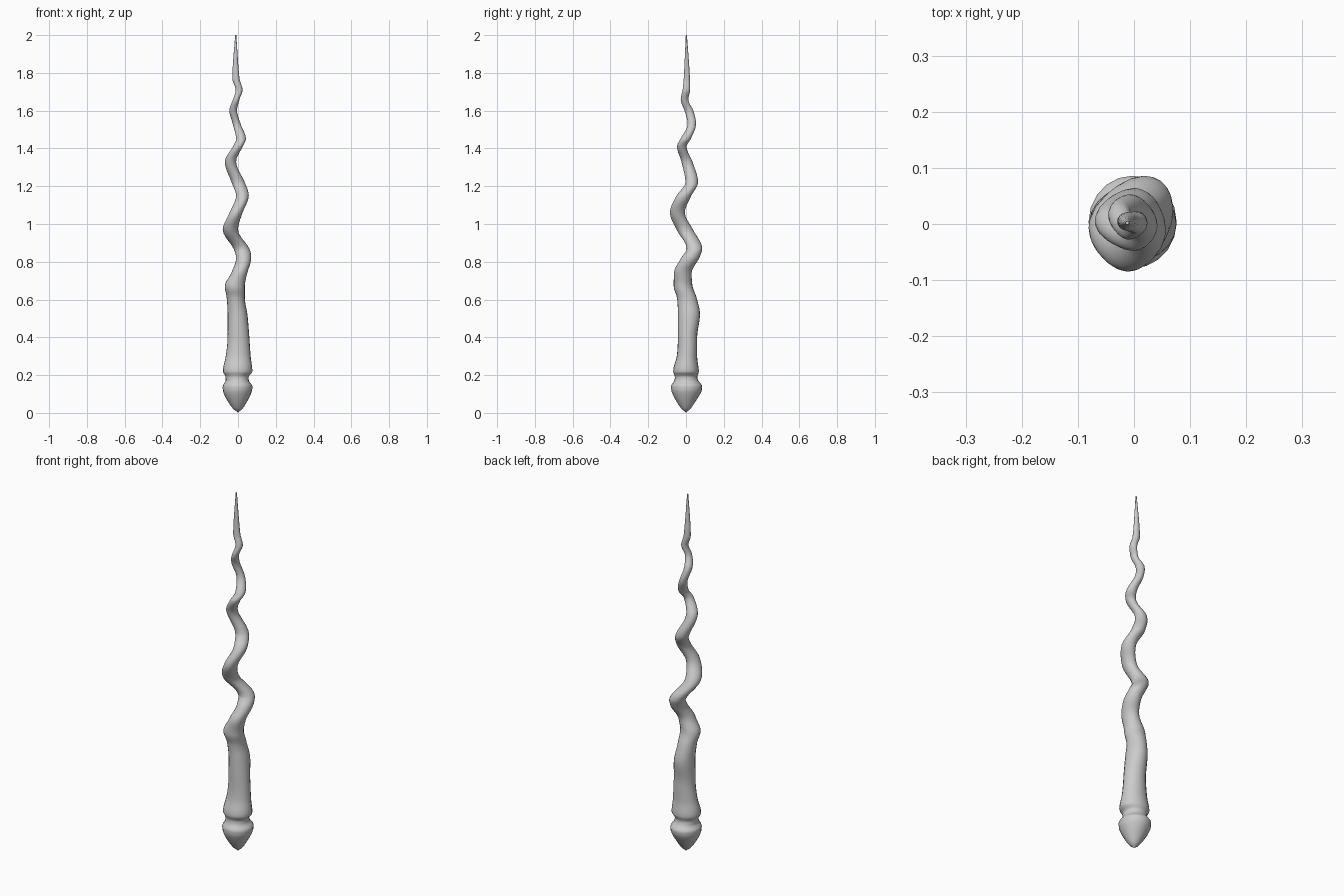
import bpy, bmesh, math

if "Cube" in bpy.data.objects:
    bpy.data.objects.remove(bpy.data.objects["Cube"])

SIDES, STEPS = 20, 5

# Half-hundredth readings: height, left x, right x, near y, far y (unit = 0.01)
POMMEL = [
    (0.6, -0.4, 0.4, -0.4, 0.4), (2, -2.4, 2.2, -2.2, 2.2),
    (6, -5.3, 4.8, -5.0, 5.0), (11, -7.8, 7.2, -7.5, 8.0),
    (14, -8.1, 7.6, -7.9, 8.6), (17, -6.6, 5.8, -6.3, 6.6),
    (19, -6.6, 5.6, -5.9, 6.0),
]
SHAFT = [
    (22, -8.0, 7.6, -6.8, 6.8), (30, -6.5, 6.7, -4.9, 5.9),
    (40, -5.5, 6.0, -4.3, 5.9), (52, -5.5, 5.0, -4.3, 7.4),
    (61, -6.0, 3.6, -4.8, 5.6), (67, -7.0, 3.6, -6.5, 3.5),
    (74, -3.6, 4.9, -6.4, 3.0), (82, -1.0, 7.0, -2.6, 7.0),
    (87, -2.4, 6.0, 0.4, 8.6), (97, -8.1, 0.0, -5.0, 3.7),
    (106, -4.5, 2.4, -8.5, -0.6), (115, -1.0, 5.7, -5.0, 2.8),
    (122, -3.4, 3.6, -0.3, 6.4), (133, -7.0, -1.0, -2.4, 3.4),
    (141, -2.7, 2.5, -4.8, 0.3), (145, -1.0, 4.2, -3.0, 2.5),
    (153, -2.8, 1.4, 0.9, 5.3), (160, -4.6, -0.5, -0.8, 3.9),
    (166, -2.6, 0.8, -2.8, 1.2), (171, -1.2, 2.4, -1.8, 2.2),
    (177, -3.0, 0.8, -1.2, 2.1), (200, -1.5, -0.9, -0.1, 0.5),
]


def smooth_rows(rows):
    """Monotone-ish cubic through the rows, with height as parameter."""
    def slope(i, k):
        a, b = rows[max(i - 1, 0)], rows[min(i + 1, len(rows) - 1)]
        m = (b[k] - a[k]) / (b[0] - a[0])
        if 0 < i < len(rows) - 1:
            d0, d1 = rows[i][k] - a[k], b[k] - rows[i][k]
            if d0 * d1 <= 0:
                return 0
            e0, e1 = d0 / (rows[i][0] - a[0]), d1 / (b[0] - rows[i][0])
            m = math.copysign(min(abs(m), 3 * abs(e0), 3 * abs(e1)), m)
        return m

    out = []
    for i in range(len(rows) - 1):
        p, q = rows[i], rows[i + 1]
        h = q[0] - p[0]
        for s in range(STEPS):
            t = s / STEPS
            row = [p[0] + h * t]
            for k in range(1, 5):
                row.append((2*t**3 - 3*t**2 + 1) * p[k] + (t**3 - 2*t**2 + t) * h * slope(i, k)
                           + (3*t**2 - 2*t**3) * q[k] + (t**3 - t**2) * h * slope(i + 1, k))
            out.append(row)
    out.append(list(rows[-1]))
    return out


def loft(name, rows):
    bm = bmesh.new()
    rings = []
    for z, x0, x1, y0, y1 in smooth_rows(rows):
        ring = []
        for j in range(SIDES):
            a = 2 * math.pi * j / SIDES
            x = (x0 + x1) / 2 + (x1 - x0) / 2 * math.cos(a)
            y = (y0 + y1) / 2 + (y1 - y0) / 2 * math.sin(a)
            ring.append(bm.verts.new((x / 100, y / 100, z / 100)))
        rings.append(ring)
    for a, b in zip(rings, rings[1:]):
        for j in range(SIDES):
            k = (j + 1) % SIDES
            bm.faces.new((a[j], a[k], b[k], b[j]))
    # close the two ends with a point
    for ring, dz, flip in ((rings[0], -0.006 if rows[0][0] < 1 else 0, True), (rings[-1], 0, False)):
        c = sum((v.co for v in ring), ring[0].co * 0) / SIDES
        tip = bm.verts.new((c.x, c.y, c.z + dz))
        for j in range(SIDES):
            k = (j + 1) % SIDES
            bm.faces.new((tip, ring[k], ring[j]) if flip else (tip, ring[j], ring[k]))
    mesh = bpy.data.meshes.new(name)
    bm.to_mesh(mesh)
    bm.free()
    obj = bpy.data.objects.new(name, mesh)
    bpy.context.collection.objects.link(obj)
    bpy.ops.object.select_all(action='DESELECT')
    obj.select_set(True)
    bpy.context.view_layer.objects.active = obj
    bpy.ops.object.shade_smooth_by_angle(angle=math.radians(50))
    return obj


# Pommel, grip and twisting shaft are one continuous carved surface
loft("twisted_wand", POMMEL + SHAFT)
